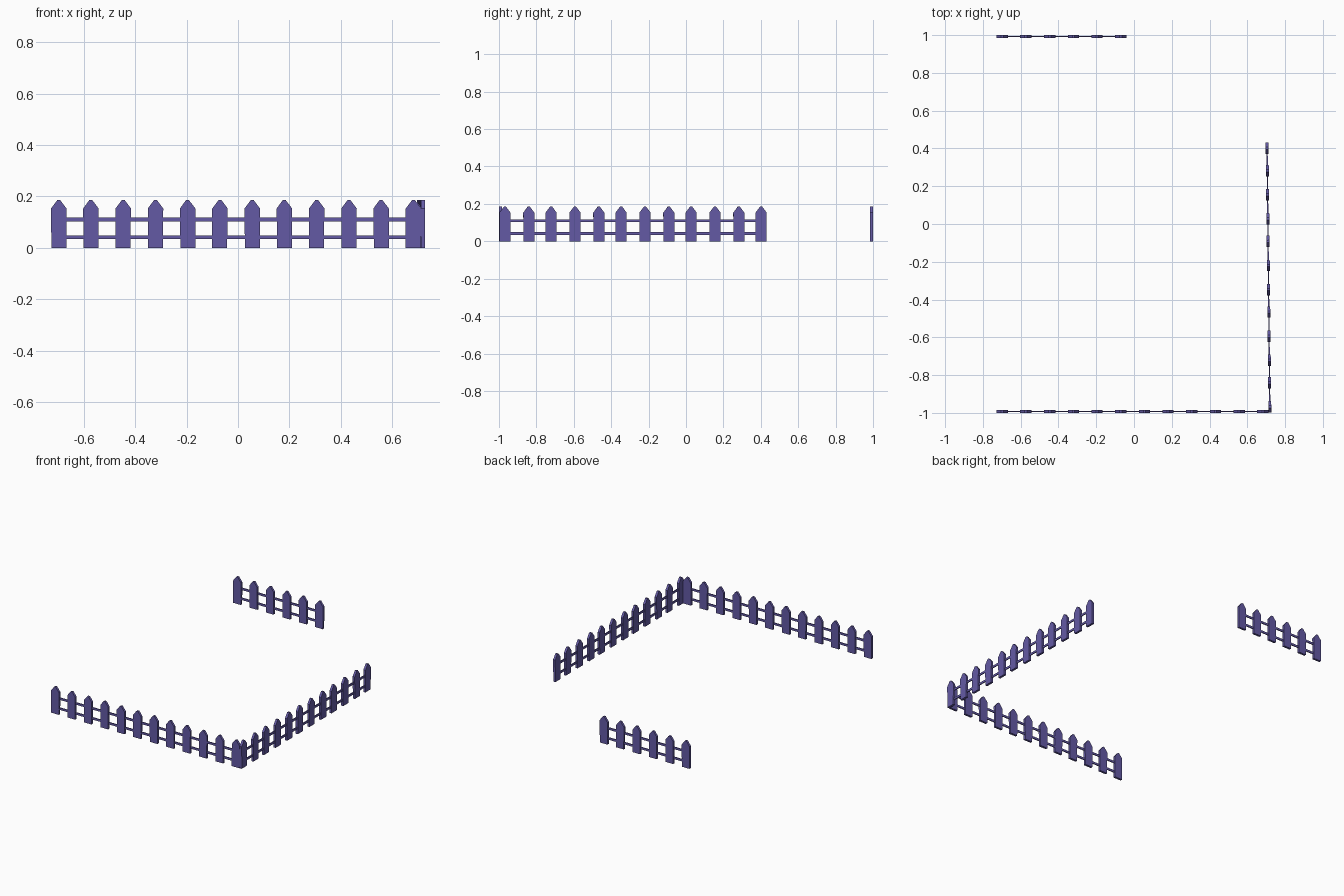
import bpy, bmesh, math
from mathutils import Matrix

if "Cube" in bpy.data.objects:
    bpy.data.objects.remove(bpy.data.objects["Cube"])

paint = bpy.data.materials.new("purple_paint")
paint.diffuse_color = (0.127, 0.102, 0.376, 1)
paint.use_nodes = True
paint.node_tree.nodes["Principled BSDF"].inputs["Base Color"].default_value = paint.diffuse_color

PROFILE = [(-0.029, 0), (0.029, 0), (0.030, 0.153), (0.006, 0.185), (-0.006, 0.185), (-0.030, 0.153)]
PICKET_T, RAIL_T, RAIL_H = 0.0155, 0.006, 0.015
LEAN = [0.0, -0.006, 0.008]          # small hand-built tilt, repeats every three pickets


def add_object(name, bm, matrix):
    bmesh.ops.recalc_face_normals(bm, faces=bm.faces[:])
    me = bpy.data.meshes.new(name)
    bm.to_mesh(me)
    bm.free()
    me.materials.append(paint)
    ob = bpy.data.objects.new(name, me)
    ob.matrix_world = matrix
    bpy.context.collection.objects.link(ob)


def picket(bm, x, lean):
    # pointed board extruded through its thickness
    front = [bm.verts.new((x + px + lean * (pz - 0.09), -PICKET_T / 2, pz)) for px, pz in PROFILE]
    face = bm.faces.new(front)
    ext = bmesh.ops.extrude_face_region(bm, geom=[face])
    for v in ext["geom"]:
        if isinstance(v, bmesh.types.BMVert):
            v.co.y += PICKET_T


def fence(name, count, steps, matrix):
    period = sum(steps)
    xs = [(i // 3) * period + sum(steps[:i % 3]) for i in range(count)]
    bm = bmesh.new()
    for i, x in enumerate(xs):
        picket(bm, x, LEAN[i % 3])
    add_object(name + "_pickets", bm, matrix)
    # two thin rails through the pickets
    bm = bmesh.new()
    length = xs[-1] + 0.03
    for z in (0.041, 0.110):
        m = Matrix.Translation((length / 2 - 0.015, 0, z)) @ Matrix.Diagonal((length, RAIL_T, RAIL_H, 1))
        bmesh.ops.create_cube(bm, size=1, matrix=m)
    add_object(name + "_rails", bm, matrix)


# front run, shorter back run, slightly skewed right run
fence("front_fence", 12, [0.125, 0.125, 0.1263], Matrix.Translation((-0.697, -0.992, 0)))
fence("back_fence", 6, [0.125, 0.125, 0.1263], Matrix.Translation((-0.697, 0.992, 0)))
fence("right_fence", 12, [0.128, 0.118, 0.1283],
      Matrix.Translation((0.719, -0.968, 0)) @ Matrix.Rotation(math.radians(90.6), 4, "Z"))
